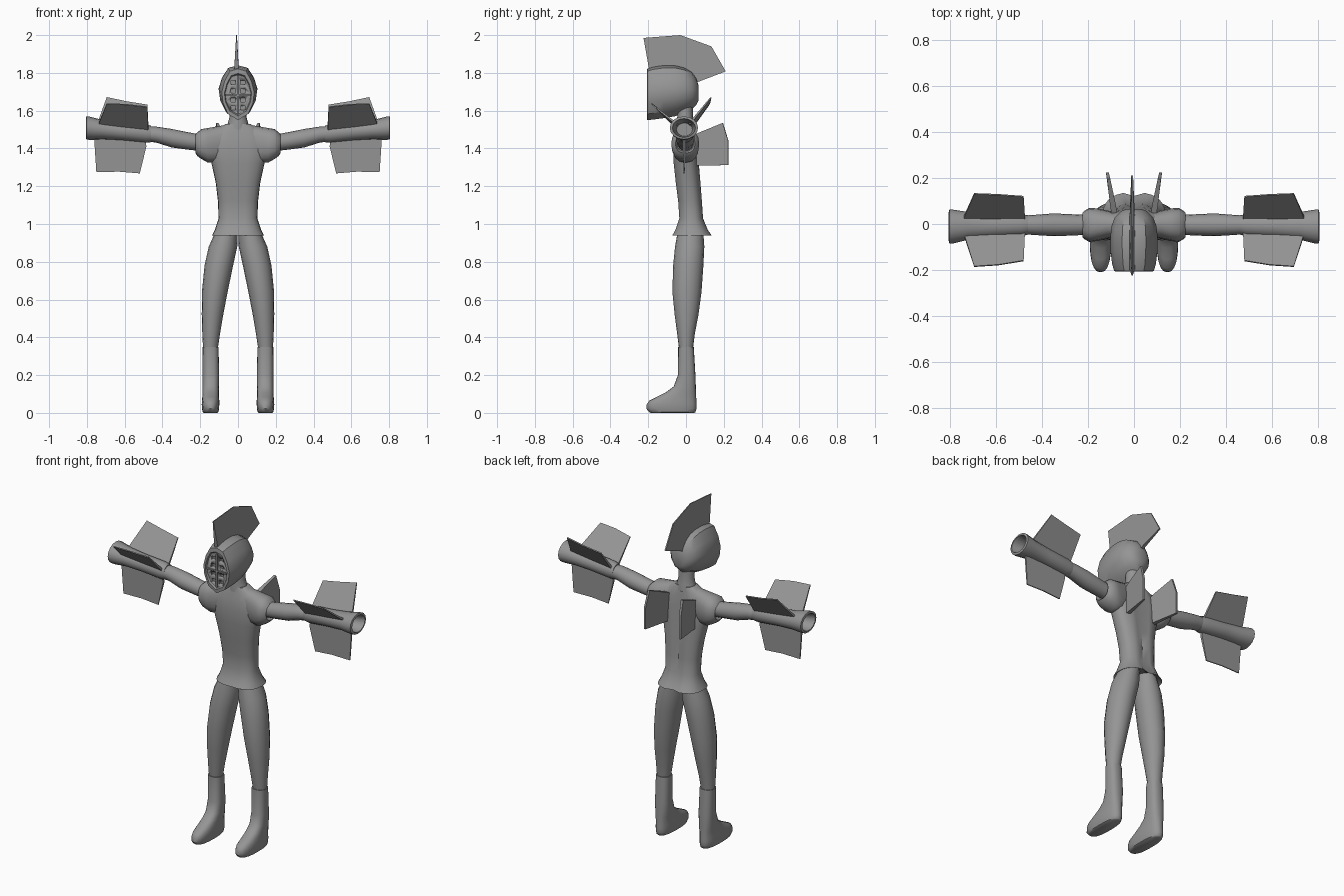
import bpy, bmesh, math
from mathutils import Vector

grey = bpy.data.materials.new("plain grey")
grey.diffuse_color = (0.3, 0.3, 0.3, 1)


def finish(name, bm, mirror=False, angle=40):
    bmesh.ops.recalc_face_normals(bm, faces=bm.faces)
    me = bpy.data.meshes.new(name)
    bm.to_mesh(me)
    bm.free()
    ob = bpy.data.objects.new(name, me)
    bpy.context.collection.objects.link(ob)
    me.materials.append(grey)
    bpy.ops.object.select_all(action='DESELECT')
    ob.select_set(True)
    bpy.context.view_layer.objects.active = ob
    bpy.ops.object.shade_smooth_by_angle(angle=math.radians(angle))
    if mirror:
        ob.modifiers.new("Mirror", 'MIRROR')
    return ob


def loft(name, rings, mirror=False, angle=40):
    """Skin a list of point rings and cap both ends."""
    bm = bmesh.new()
    loops = [[bm.verts.new(p) for p in r] for r in rings]
    n = len(loops[0])
    for a, b in zip(loops, loops[1:]):
        for i in range(n):
            j = (i + 1) % n
            bm.faces.new((a[i], a[j], b[j], b[i]))
    bm.faces.new(loops[0])
    bm.faces.new(loops[-1])
    return finish(name, bm, mirror, angle)


def ring(axis, t, a0, a1, b0, b1, n=16, p=1.0):
    """Oval spanning a0..a1 and b0..b1 across the given axis at t."""
    pts = []
    for i in range(n):
        w = 2 * math.pi * i / n
        c, s = math.cos(w), math.sin(w)
        c, s = math.copysign(abs(c) ** p, c), math.copysign(abs(s) ** p, s)
        u = (a0 + a1) / 2 + (a1 - a0) / 2 * c
        v = (b0 + b1) / 2 + (b1 - b0) / 2 * s
        pts.append((t, u, v) if axis == 'x' else (u, v, t))
    return pts


def panel(name, pts, thick, mirror=False):
    """Thin plate through pts; thick gives the thickness at each point."""
    pts = [Vector(p) for p in pts]
    nor = (pts[2] - pts[0]).cross(pts[-1] - pts[1]).normalized()
    bm = bmesh.new()
    a = [bm.verts.new(p + nor * t / 2) for p, t in zip(pts, thick)]
    b = [bm.verts.new(p - nor * t / 2) for p, t in zip(pts, thick)]
    bm.faces.new(a)
    bm.faces.new(b[::-1])
    for i in range(len(a)):
        j = (i + 1) % len(a)
        bm.faces.new((a[i], b[i], b[j], a[j]))
    return finish(name, bm, mirror, 20)


# legs: z, x range, y range
loft("trouser_leg", [ring('z', *r) for r in (
    (0.34, 0.107, 0.185, -0.037, 0.037), (0.42, 0.095, 0.189, -0.047, 0.047),
    (0.52, 0.078, 0.192, -0.060, 0.066), (0.64, 0.055, 0.191, -0.072, 0.082),
    (0.78, 0.026, 0.177, -0.068, 0.092), (0.88, 0.004, 0.155, -0.058, 0.097),
    (0.98, 0.002, 0.110, -0.040, 0.090))], True)

# boots, the lower rings stretch forward into the toe
loft("boot", [ring('z', *r, 20, 0.8) for r in (
    (0.35, 0.103, 0.187, -0.041, 0.041), (0.20, 0.100, 0.188, -0.043, 0.050),
    (0.14, 0.101, 0.188, -0.065, 0.052), (0.11, 0.101, 0.188, -0.105, 0.053),
    (0.085, 0.101, 0.189, -0.155, 0.054), (0.065, 0.099, 0.191, -0.195, 0.055),
    (0.045, 0.099, 0.192, -0.208, 0.056), (0.022, 0.100, 0.191, -0.210, 0.056),
    (0.004, 0.104, 0.187, -0.195, 0.050), (0.0, 0.110, 0.181, -0.185, 0.044))], True)

# coat with a flared hem, a front seam and a deeper back groove
coat = []
for z, hw, y0, y1 in ((0.97, 0.10, -0.040, 0.095), (0.945, 0.128, -0.068, 0.13),
                      (0.94, 0.137, -0.075, 0.138), (0.97, 0.122, -0.058, 0.117),
                      (1.03, 0.103, -0.037, 0.092), (1.12, 0.106, -0.043, 0.086),
                      (1.22, 0.118, -0.056, 0.078), (1.32, 0.140, -0.067, 0.070),
                      (1.40, 0.158, -0.070, 0.064), (1.46, 0.150, -0.062, 0.058),
                      (1.50, 0.115, -0.052, 0.050), (1.53, 0.065, -0.045, 0.042)):
    r = ring('z', z, -hw, hw, y0, y1, 24, 0.8)
    for i, d in ((6, -0.016), (18, 0.005)):
        r[i] = (0, r[i][1] + d, z)
    coat.append(r)
loft("coat", coat)

# sleeves: x, y range, z range, ending in a recessed cuff
loft("sleeve", [ring('x', *r, 16, 0.85) for r in (
    (0.06, -0.050, 0.045, 1.36, 1.525), (0.12, -0.064, 0.060, 1.325, 1.515),
    (0.16, -0.074, 0.068, 1.325, 1.508), (0.195, -0.078, 0.070, 1.345, 1.502),
    (0.215, -0.066, 0.058, 1.36, 1.485), (0.225, -0.056, 0.048, 1.375, 1.475),
    (0.205, -0.048, 0.040, 1.385, 1.465))], True)

# arms and hollow flared gauntlets
loft("arm", [ring('x', *r) for r in (
    (0.18, -0.045, 0.040, 1.385, 1.470), (0.26, -0.050, 0.042, 1.393, 1.485),
    (0.35, -0.053, 0.046, 1.405, 1.503), (0.43, -0.048, 0.040, 1.430, 1.515),
    (0.49, -0.044, 0.036, 1.440, 1.515))], True)
loft("gauntlet", [ring('x', *r) for r in (
    (0.46, -0.046, 0.038, 1.433, 1.520), (0.49, -0.054, 0.043, 1.430, 1.530),
    (0.62, -0.060, 0.046, 1.443, 1.540), (0.72, -0.068, 0.052, 1.448, 1.552),
    (0.785, -0.084, 0.062, 1.445, 1.568), (0.803, -0.086, 0.064, 1.448, 1.570),
    (0.806, -0.072, 0.050, 1.460, 1.558), (0.70, -0.050, 0.034, 1.465, 1.535))], True)

# gauntlet fins
fin = [0.014, 0.012, 0.006, 0.006, 0.006, 0.014]
panel("front_gauntlet_fin", [
    (0.475, -0.030, 1.490), (0.740, -0.045, 1.525), (0.695, -0.185, 1.637),
    (0.590, -0.178, 1.633), (0.480, -0.160, 1.620), (0.475, -0.050, 1.510)], fin, True)
panel("rear_gauntlet_fin", [
    (0.475, 0.015, 1.495), (0.745, 0.018, 1.530), (0.695, 0.132, 1.670),
    (0.590, 0.128, 1.648), (0.480, 0.120, 1.630), (0.475, 0.040, 1.525)], fin, True)
panel("lower_gauntlet_fin", [
    (0.490, -0.01, 1.450), (0.762, -0.01, 1.460), (0.750, -0.01, 1.275),
    (0.630, -0.01, 1.277), (0.520, -0.01, 1.268), (0.485, -0.01, 1.410)], fin, True)

# back fins
panel("back_fin", [
    (0.085, 0.040, 1.47), (0.092, 0.085, 1.49), (0.110, 0.195, 1.535),
    (0.116, 0.224, 1.44), (0.116, 0.224, 1.312), (0.086, 0.045, 1.308)],
    [0.025, 0.025, 0.014, 0.012, 0.012, 0.025], True)

# neck
loft("neck", [ring('z', *r) for r in (
    (1.50, -0.062, 0.062, -0.050, 0.046), (1.54, -0.052, 0.052, -0.048, 0.042),
    (1.57, -0.044, 0.044, -0.046, 0.036), (1.66, -0.046, 0.046, -0.050, 0.036))])

# helmet: one pointed outline, scaled along the depth, ending in a sunk face plate
half = [(0, 1), (0.5, 0.95), (0.82, 0.76), (1, 0.54), (0.92, 0.33), (0.62, 0.12)]
outline = half + [(0, 0)] + [(-x, z) for x, z in half[:0:-1]]
helmet = [[(x * w, y, lo + z * (hi - lo)) for x, z in outline] for y, w, lo, hi in (
    (0.066, 0.030, 1.655, 1.735), (0.055, 0.058, 1.630, 1.770),
    (0.030, 0.083, 1.607, 1.805), (-0.010, 0.098, 1.588, 1.828),
    (-0.060, 0.103, 1.570, 1.840), (-0.120, 0.102, 1.560, 1.840),
    (-0.175, 0.095, 1.553, 1.832), (-0.205, 0.086, 1.550, 1.822),
    (-0.207, 0.072, 1.572, 1.797), (-0.197, 0.068, 1.580, 1.790))]
head = loft("helmet", helmet, angle=35)

# square breathing holes, two columns of four
bm = bmesh.new()
for x in (-0.025, 0.025):
    for z in (1.615, 1.657, 1.705, 1.750):
        cube = bmesh.ops.create_cube(bm, size=1)["verts"]
        bmesh.ops.scale(bm, vec=(0.026, 0.05, 0.022), verts=cube)
        bmesh.ops.translate(bm, vec=(x, -0.205, z), verts=cube)
cutter = finish("hole_cutter", bm)
cutter.hide_render = True
cut = head.modifiers.new("Holes", 'BOOLEAN')
cut.operation, cut.object, cut.solver = 'DIFFERENCE', cutter, 'EXACT'
bpy.context.view_layer.objects.active = head
bpy.ops.object.modifier_apply(modifier="Holes")
bpy.data.objects.remove(cutter)

# raised crossbar and upright between the holes
for name, size, loc in (("visor_crossbar", (0.13, 0.012, 0.008), (0, -0.199, 1.681)),
                        ("visor_upright", (0.008, 0.012, 0.20), (0, -0.199, 1.685))):
    bm = bmesh.new()
    bmesh.ops.create_cube(bm, size=1)
    bmesh.ops.scale(bm, vec=size, verts=bm.verts)
    bmesh.ops.translate(bm, vec=loc, verts=bm.verts)
    finish(name, bm)

# crest, thick at the helmet and thin at the outer edge
panel("crest", [(-0.008, y, z) for y, z in (
    (-0.195, 1.815), (-0.225, 1.985), (-0.030, 2.0), (0.135, 1.940),
    (0.210, 1.808), (0.045, 1.745), (0.025, 1.790), (-0.040, 1.825))],
    [0.024, 0.005, 0.005, 0.006, 0.008, 0.022, 0.024, 0.024])
